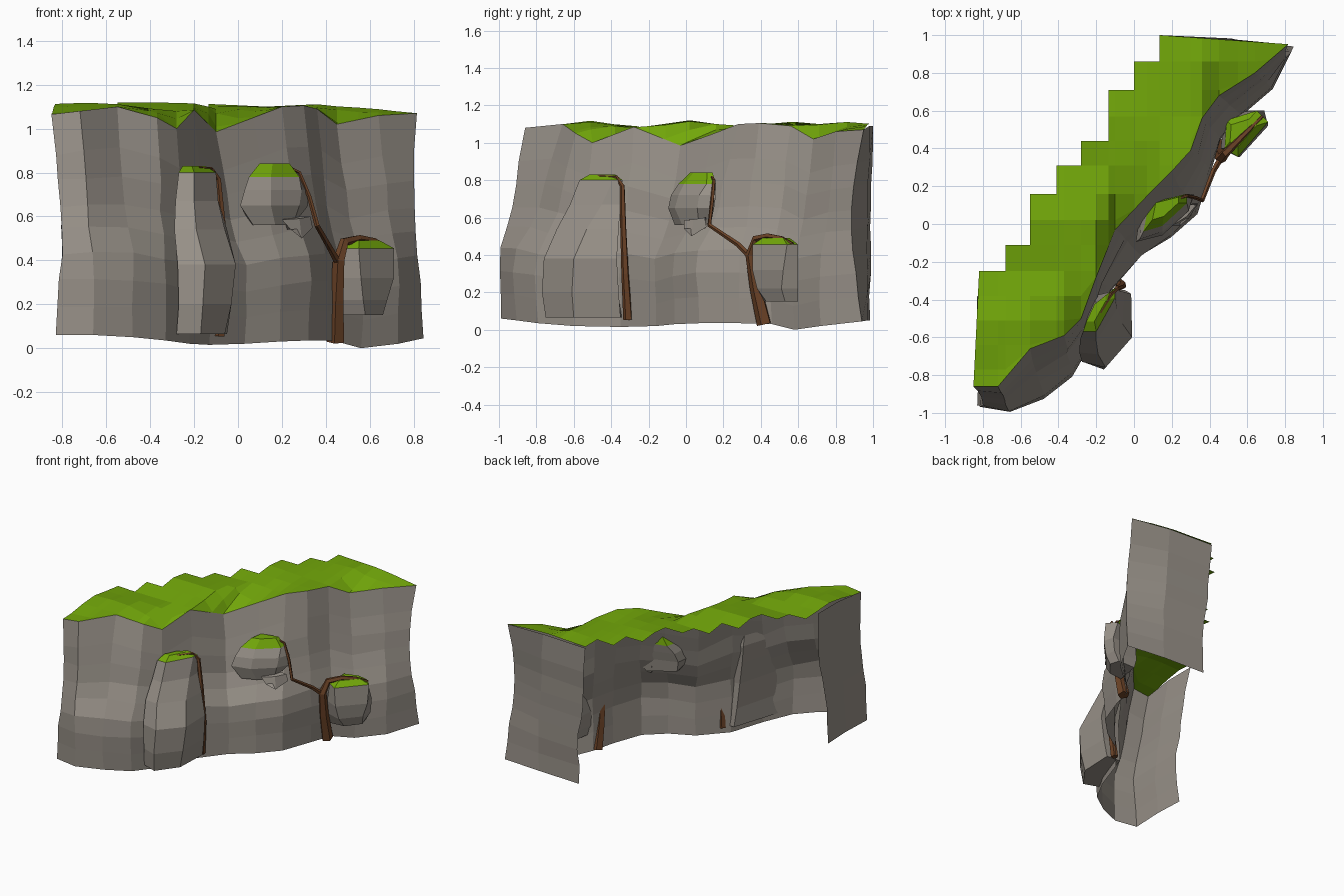
import bpy, bmesh, math, random
from mathutils import Vector

if "Cube" in bpy.data.objects:
    bpy.data.objects.remove(bpy.data.objects["Cube"])

random.seed(4)


def material(name, rgb):
    m = bpy.data.materials.new(name)
    m.diffuse_color = (*rgb, 1)
    m.use_nodes = True
    m.node_tree.nodes["Principled BSDF"].inputs["Base Color"].default_value = m.diffuse_color
    return m


ROCK = material("rock", (0.31, 0.28, 0.245))
GRASS = material("grass", (0.17, 0.39, 0.003))
WOOD = material("wood", (0.147, 0.055, 0.02))


def make(name, bm, mat):
    me = bpy.data.meshes.new(name)
    bm.to_mesh(me)
    bm.free()
    me.materials.append(mat)
    ob = bpy.data.objects.new(name, me)
    bpy.context.collection.objects.link(ob)
    return ob


def loft(name, rings, mat, closed=True, cap_start=False, cap_end=False):
    """Skin a list of equal-length point rings with flat quads."""
    bm = bmesh.new()
    vs = [[bm.verts.new(p) for p in r] for r in rings]
    n = len(rings[0])
    for a, b in zip(vs, vs[1:]):
        for i in range(n if closed else n - 1):
            j = (i + 1) % n
            bm.faces.new((a[i], a[j], b[j], b[i]))
    if cap_start:
        bm.faces.new(vs[0][::-1])
    if cap_end:
        bm.faces.new(vs[-1])
    if closed:
        bmesh.ops.recalc_face_normals(bm, faces=bm.faces[:])
    return make(name, bm, mat)


def lerp(a, b, t):
    return a + (b - a) * t


# Cliff wall: foot and rim of each column, with short return walls at both ends
RETURN_L = [((-.83, -.5, .06), (-.83, -.38, 1.08)), ((-.82, -.72, .06), (-.83, -.62, 1.08))]
FACE = [
    ((-.83, -.96, .06), (-.85, -.86, 1.065)), ((-.66, -.99, .06), (-.72, -.86, 1.08)),
    ((-.48, -.905, .05), (-.55, -.66, 1.10)), ((-.33, -.79, .035), (-.37, -.59, 1.05)),
    ((-.22, -.60, .02), (-.28, -.50, 1.0)), ((-.13, -.35, .015), (-.20, -.28, 1.085)),
    ((.03, -.16, .02), (-.10, -.03, .985)), ((.19, -.06, .03), (.07, .15, 1.05)),
    ((.32, .07, .035), (.20, .28, 1.10)), ((.40, .29, .035), (.30, .39, 1.105)),
    ((.45, .46, .03), (.36, .56, 1.09)),
    ((.56, .58, .0), (.45, .68, 1.02)), ((.73, .72, .02), (.64, .80, 1.06)),
    ((.845, .94, .045), (.815, .95, 1.07))]
RETURN_R = [((.54, .97, .05), (.5, .98, 1.09)), ((.20, .985, .05), (.135, 1.0, 1.09))]
COLS = RETURN_L + FACE + RETURN_R
# (height fraction, lean fraction): a bulging foot, then a setback to the rim
PROFILE = [(0, 0), (.13, -.04), (.25, -.08), (.37, -.03), (.48, .28),
           (.58, .5), (.70, .62), (.82, .78), (1, 1)]
rows = []
for h, f in PROFILE:
    row = []
    for lo, hi in COLS:
        j = 0 if h in (0, 1) else .006
        # the two end columns pinch inwards at mid height
        bend = math.sin(math.pi * h ** 1.2)
        px = .03 * bend if abs(lo[0]) > .8 else 0
        py = .06 * bend if lo[0] > .8 else 0
        row.append((lerp(lo[0], hi[0], f) - math.copysign(px, lo[0]) + random.uniform(-j, j),
                    lerp(lo[1], hi[1], f) - py + random.uniform(-j, j),
                    lerp(lo[2], hi[2], h) + random.uniform(-j, j)))
    rows.append(row)
loft("cliff_wall", rows, ROCK, closed=False)

# Grass top: shared rows across strips, from the rim back to a stair-stepped edge
RIM = [c[1] for c in FACE]
STEP_X = [-.68, -.55, -.41, -.28, -.135, 0, .135]
STEP_Y = [-.25, -.11, .16, .31, .44, .71, .86]
ROWS_Y = sorted(STEP_Y + [-.9, -.77, -.64, -.51, -.38, .02, .57, 1.0])


def rim(x):
    for a, b in zip(RIM, RIM[1:]):
        if x <= b[0] + 1e-6:
            t = (x - a[0]) / (b[0] - a[0])
            return lerp(a[1], b[1], t), lerp(a[2], b[2], t)
    return RIM[-1][1:]


def back(xm, x):
    for sx, sy in zip(STEP_X, STEP_Y):
        if xm < sx:
            return sy
    return lerp(1.0, .952, (x - .135) / .68)


def point(x, y):
    ry, rz = rim(x)
    t = min(1, max(0, (y - ry) / .26))
    hill = 1.1 + .02 * math.sin(11.4 * y + 7.6) * math.cos(2.5 * (x + .5))
    # the left corner leans in towards the first step
    lean = .03 * (y + .86) / .61 if x < -.84 else 0
    return (x + lean, y, lerp(rz, hill, t))


xs = sorted({p[0] for p in RIM} | set(STEP_X) | {.55, .72})
bm = bmesh.new()
for x0, x1 in zip(xs, xs[1:]):
    sides = []
    for x in (x0, x1):
        b = back((x0 + x1) / 2, x)
        sides.append([max(rim(x)[0], min(y, b)) for y in ROWS_Y])
    for k in range(len(ROWS_Y) - 1):
        quad = [(x0, sides[0][k]), (x1, sides[1][k]), (x1, sides[1][k + 1]), (x0, sides[0][k + 1])]
        corners = [p for i, p in enumerate(quad) if p not in quad[:i]]
        if len(corners) > 2:
            bm.faces.new([bm.verts.new(point(*p)) for p in corners])
bmesh.ops.remove_doubles(bm, verts=bm.verts[:], dist=.0005)
make("grass_top", bm, GRASS)


# Outcrops: stacked rock rings with a low grass cap
def outcrop(name, levels, cap_rise, shift):
    rings = [[(x, y, z) for x, y in pts] for z, pts in levels]
    loft(name, rings, ROCK, cap_start=True, cap_end=True)
    top = [Vector(p) for p in rings[-1]]
    mid = sum(top, Vector()) / len(top)
    crown = [mid + (p - mid) * .6 + Vector((*shift, cap_rise)) for p in top]
    loft(name + "_grass", [top, crown], GRASS, cap_end=True)


outcrop("tall_outcrop", [
    (.065, [(-.28, -.71), (-.17, -.75), (-.06, -.60), (-.05, -.35), (-.16, -.34)]),
    (.20, [(-.27, -.73), (-.16, -.77), (-.03, -.61), (-.03, -.36), (-.17, -.36)]),
    (.38, [(-.275, -.73), (-.15, -.76), (-.01, -.60), (-.015, -.37), (-.18, -.38)]),
    (.54, [(-.29, -.68), (-.19, -.69), (-.06, -.53), (-.05, -.36), (-.20, -.38)]),
    (.67, [(-.285, -.61), (-.20, -.62), (-.09, -.45), (-.09, -.35), (-.21, -.38)]),
    (.80, [(-.27, -.57), (-.20, -.57), (-.10, -.39), (-.10, -.34), (-.20, -.42)])],
    .03, (-.02, .01))
outcrop("middle_outcrop", [
    (.56, [(.07, -.06), (.17, -.02), (.25, .07), (.24, .13), (.06, .02)]),
    (.65, [(.01, -.095), (.15, -.06), (.28, .06), (.32, .15), (.03, .05)]),
    (.72, [(.03, -.08), (.15, -.04), (.29, .07), (.315, .16), (.04, .08)]),
    (.78, [(.05, -.04), (.15, -.01), (.28, .11), (.28, .16), (.08, .11)])],
    .06, (0, .02))
outcrop("right_outcrop", [
    (.15, [(.47, .42), (.58, .43), (.66, .53), (.64, .60), (.50, .60)]),
    (.22, [(.46, .41), (.57, .38), (.68, .51), (.68, .60), (.48, .60)]),
    (.32, [(.46, .40), (.56, .355), (.71, .52), (.69, .60), (.48, .59)]),
    (.455, [(.48, .40), (.55, .355), (.71, .54), (.65, .60), (.49, .55)])],
    .035, (-.01, 0))
# Loose chunk hanging under the middle outcrop
chunk = [[(.20, -.01, .585), (.28, .04, .59), (.33, .10, .60), (.20, .12, .60)],
         [(.24, -.01, .54), (.29, .03, .50), (.34, .11, .55), (.22, .10, .54)]]
loft("hanging_chunk", chunk, ROCK, cap_start=True, cap_end=True)


# Roots: tapered five-sided tubes along a path
def root(name, path, r0, r1):
    pts = [Vector(p) for p in path]
    rings = []
    for i, p in enumerate(pts):
        d = (pts[min(i + 1, len(pts) - 1)] - pts[max(i - 1, 0)]).normalized()
        u = d.cross(Vector((.7, -.7, .1))).normalized()
        v = d.cross(u)
        r = lerp(r0, r1, (i / (len(pts) - 1)) ** .8)
        rings.append([p + r * (u * math.cos(a) + v * math.sin(a))
                      for a in (k * math.tau / 5 for k in range(5))])
    loft(name, rings, WOOD, cap_start=True, cap_end=True)


root("trunk", [(.445, .42, .03), (.45, .375, .22), (.46, .345, .40), (.485, .375, .485),
               (.55, .44, .50), (.62, .51, .49), (.68, .57, .46)], .042, .008)
root("branch", [(.457, .345, .39), (.42, .28, .455), (.36, .125, .56), (.325, .14, .69),
                (.28, .15, .80), (.22, .13, .83)], .017, .007)
root("left_root", [(-.085, -.31, .055), (-.06, -.325, .3), (-.07, -.335, .55),
                   (-.09, -.34, .77), (-.12, -.37, .815), (-.18, -.47, .82)], .026, .007)
